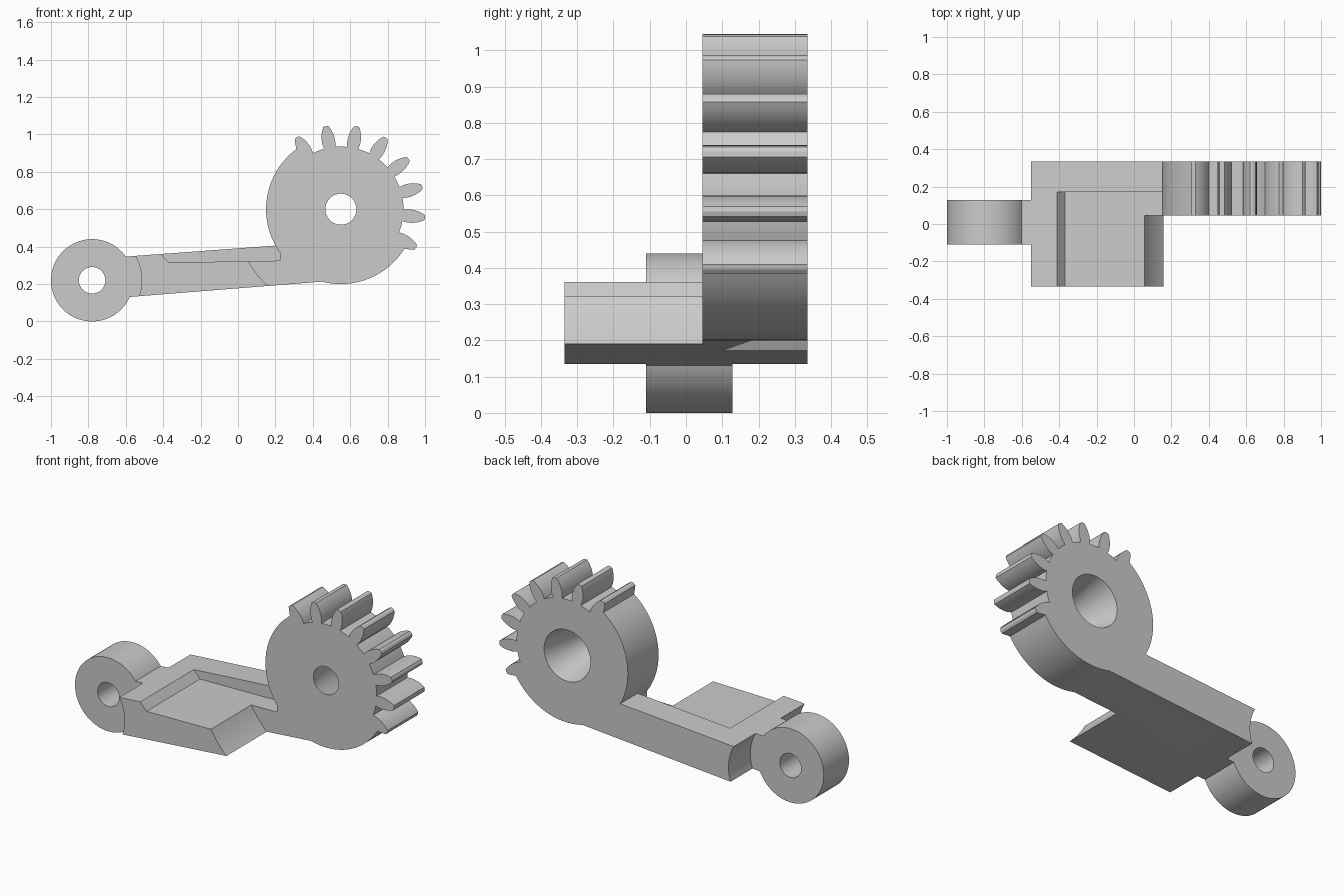
import bpy, bmesh, math
from math import sin, cos, radians

cube = bpy.data.objects.get("Cube")
if cube:
    bpy.data.objects.remove(cube, do_unlink=True)

grey = bpy.data.materials.new("plain_grey")
grey.use_nodes = True
grey.diffuse_color = (0.6, 0.6, 0.6, 1)
grey.node_tree.nodes["Principled BSDF"].inputs["Base Color"].default_value = (0.6, 0.6, 0.6, 1)

GEAR = (0.55, 0.60)      # pivot centres in x, z
LUG = (-0.78, 0.22)
FRONT, BACK = -0.335, 0.335
GEAR_FRONT = 0.045
LUG_FRONT, LUG_BACK = -0.11, 0.128


def loft(name, front, back, y0, y1):
    """Solid between two x-z outlines, one at y0 and one at y1."""
    bm = bmesh.new()
    a = [bm.verts.new((x, y0, z)) for x, z in front]
    b = [bm.verts.new((x, y1, z)) for x, z in back]
    bm.faces.new(a)
    bm.faces.new(b[::-1])
    n = len(a)
    for i in range(n):
        j = (i + 1) % n
        bm.faces.new((a[j], a[i], b[i], b[j]))
    bmesh.ops.recalc_face_normals(bm, faces=bm.faces)
    mesh = bpy.data.meshes.new(name)
    bm.to_mesh(mesh)
    bm.free()
    mesh.materials.append(grey)
    ob = bpy.data.objects.new(name, mesh)
    bpy.context.collection.objects.link(ob)
    return ob


def prism(name, outline, y0, y1):
    return loft(name, outline, outline, y0, y1)


def polar(centre, r, degrees):
    t = radians(degrees)
    return (centre[0] + r * cos(t), centre[1] + r * sin(t))


def circle(centre, r, n=96):
    return [polar(centre, r, 360 * i / n) for i in range(n)]


def combine(target, other, operation):
    """Apply a boolean and discard the second solid."""
    mod = target.modifiers.new("boolean", 'BOOLEAN')
    mod.operation, mod.object, mod.solver = operation, other, 'EXACT'
    bpy.context.view_layer.objects.active = target
    bpy.ops.object.modifier_apply(modifier=mod.name)
    bpy.data.objects.remove(other, do_unlink=True)


# Tapered arm
arm = prism("geared_arm", [(-0.68, 0.341), (0.22, 0.407), (0.40, 0.40),
                           (0.45, 0.213), (-0.68, 0.123)], FRONT, BACK)

# Round clearance either side of the lug
for y0, y1 in ((-0.5, LUG_FRONT), (LUG_BACK, 0.5)):
    combine(arm, prism("lug_clearance", circle(LUG, 0.265), y0, y1), 'DIFFERENCE')

# Shallow tray open to the front
tray = [(-0.37, 0.315), (0.225, 0.325), (0.225, 0.5), (-0.535, 0.5)]
combine(arm, prism("tray_cut", tray, -0.5, 0.17), 'DIFFERENCE')

# Clearance in front of the gear
combine(arm, prism("gear_clearance", circle(GEAR, 0.567, 128), -0.5, GEAR_FRONT), 'DIFFERENCE')

# Gear sector: eight bulging teeth, then a plain round rim
half_tooth = [(5.2, 0.335), (5.6, 0.36), (5.2, 0.385), (4.3, 0.41), (3.0, 0.433), (1.8, 0.449)]
tooth = ([(-a, r) for a, r in half_tooth] + [(0, 0.452)] + half_tooth[::-1])
first, step, count = -26.9, 21.2, 8
outline = []
for k in range(count):
    points = tooth
    if k == 0:
        points = [p for p in tooth if p[0] > 0 or p[1] > 0.4]
    elif k == count - 1:
        points = [p for p in tooth if p[0] < 0 or p[1] > 0.4]
    middle = first + k * step
    outline += [polar(GEAR, r, middle + a) for a, r in points]
    if k < count - 1:
        outline += [polar(GEAR, 0.335, middle + step * f) for f in (0.4, 0.5, 0.6)]
rim_start = first + (count - 1) * step + 5.2
rim_end = first + 360 - 5.2
outline += [polar(GEAR, 0.4, rim_start + (rim_end - rim_start) * i / 60) for i in range(61)]
combine(arm, prism("gear_sector", outline, GEAR_FRONT, BACK), 'UNION')

# Pivot lug
combine(arm, prism("pivot_lug", circle(LUG, 0.22), LUG_FRONT, LUG_BACK), 'UNION')

# Lug bore, and gear bore widening to the back
combine(arm, prism("lug_bore", circle(LUG, 0.071, 48), -0.5, 0.5), 'DIFFERENCE')
d = 0.01
slope = (0.153 - 0.083) / (BACK - GEAR_FRONT)
combine(arm, loft("gear_bore", circle(GEAR, 0.083 - slope * d, 64),
                  circle(GEAR, 0.153 + slope * d, 64), GEAR_FRONT - d, BACK + d), 'DIFFERENCE')

# Smooth round walls, sharp edges elsewhere
bpy.ops.object.select_all(action='DESELECT')
arm.select_set(True)
bpy.context.view_layer.objects.active = arm
bpy.ops.object.shade_smooth_by_angle(angle=radians(25))
